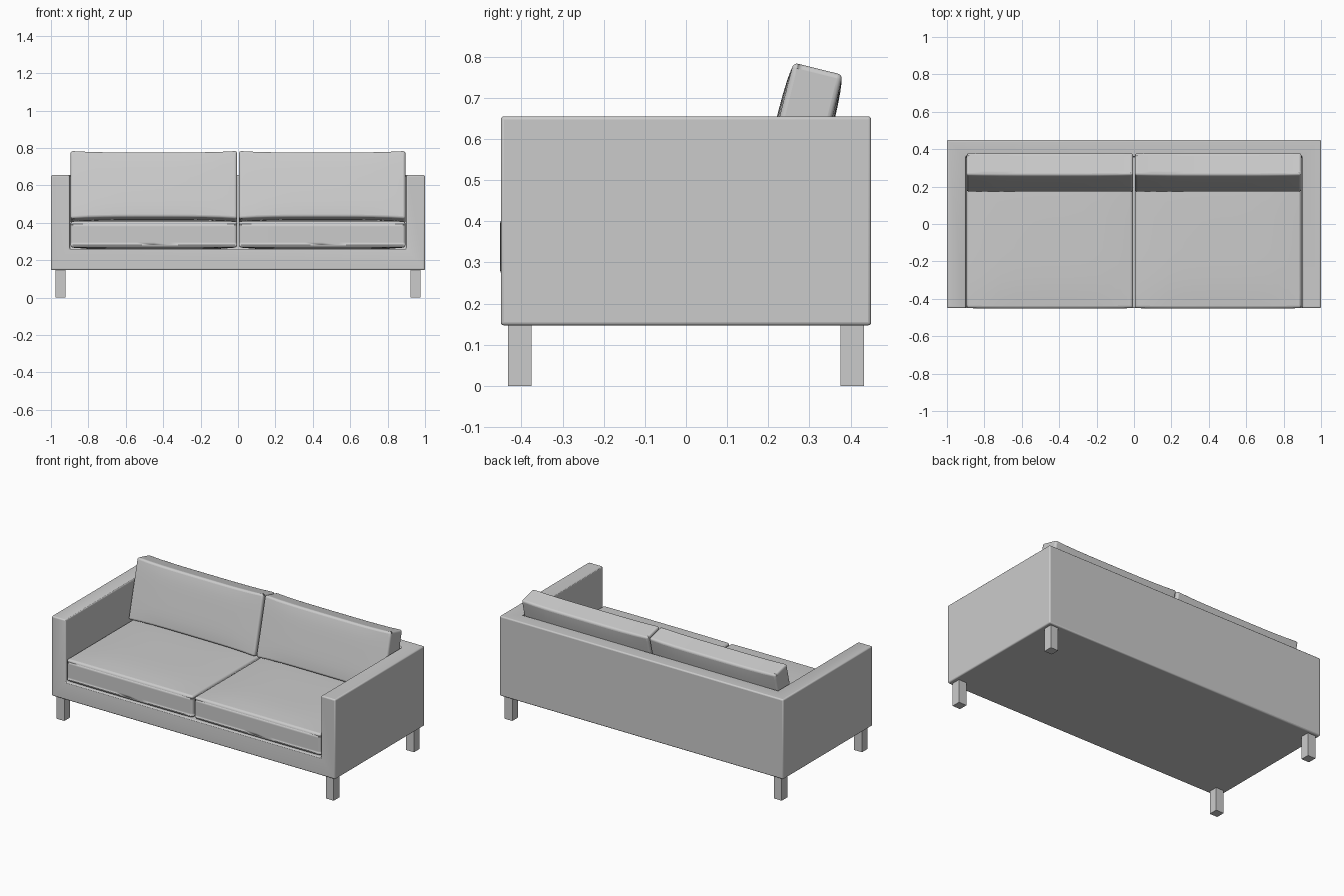
import bpy, bmesh, math

default_cube = bpy.data.objects.get("Cube")
if default_cube:
    bpy.data.objects.remove(default_cube, do_unlink=True)

# One upholstery colour
grey = bpy.data.materials.new("light grey")
grey.use_nodes = True
colour = (0.6, 0.6, 0.6, 1)
grey.diffuse_color = colour
grey.node_tree.nodes["Principled BSDF"].inputs["Base Color"].default_value = colour


def box(name, low, high, cuts=0):
    """Box between two corners, origin at its centre, optionally subdivided."""
    bm = bmesh.new()
    bmesh.ops.create_cube(bm, size=1)
    size = [b - a for a, b in zip(low, high)]
    bmesh.ops.scale(bm, vec=size, verts=bm.verts)
    if cuts:
        bmesh.ops.subdivide_edges(bm, edges=bm.edges[:], cuts=cuts, use_grid_fill=True)
    mesh = bpy.data.meshes.new(name)
    bm.to_mesh(mesh)
    bm.free()
    obj = bpy.data.objects.new(name, mesh)
    obj.location = [(a + b) / 2 for a, b in zip(low, high)]
    bpy.context.collection.objects.link(obj)
    mesh.materials.append(grey)
    return obj


def smooth(obj, angle):
    bpy.ops.object.select_all(action='DESELECT')
    obj.select_set(True)
    bpy.context.view_layer.objects.active = obj
    bpy.ops.object.shade_smooth_by_angle(angle=math.radians(angle))


def round_edges(obj, width, segments):
    bevel = obj.modifiers.new("rounded edges", 'BEVEL')
    bevel.width = width
    bevel.segments = segments
    bevel.limit_method = 'ANGLE'
    bevel.angle_limit = math.radians(40)


def cushion(name, low, high, thin, crown, pinch, radius):
    """Padded box: broad faces swell, narrow sides pull in slightly mid-edge."""
    obj = box(name, low, high, cuts=9)
    half = [(b - a) / 2 for a, b in zip(low, high)]
    broad = [i for i in range(3) if i != thin]
    for v in obj.data.vertices:
        n = [c / h for c, h in zip(v.co, half)]
        u, w = (n[i] for i in broad)
        v.co[thin] += n[thin] * crown * (1 - u ** 4) * (1 - w ** 4)
        v.co[broad[1]] -= n[broad[1]] * pinch * (1 - u ** 4)
    round_edges(obj, radius, 4)
    smooth(obj, 60)
    return obj


# Frame: solid block with the seating well cut out, leaving arms and back
frame = box("frame", (-1, -0.45, 0.147), (1, 0.45, 0.655))
well = box("well_cutter", (-0.9, -0.6, 0.26), (0.9, 0.36, 0.9))
well.hide_render = True
well.hide_set(True)
cut = frame.modifiers.new("seating well", 'BOOLEAN')
cut.operation = 'DIFFERENCE'
cut.solver = 'EXACT'
cut.object = well
round_edges(frame, 0.008, 3)
smooth(frame, 35)

for side, label in ((1, "left"), (-1, "right")):
    # Seat cushion, crowned on top
    x0, x1 = sorted((side * 0.005, side * 0.895))
    cushion(label + "_seat_cushion", (x0, -0.45, 0.268), (x1, 0.355, 0.408),
            thin=2, crown=0.012, pinch=-0.002, radius=0.03)

    # Back cushion, leaning on the top of the back
    back = cushion(label + "_back_cushion", (x0, 0.214, 0.403), (x1, 0.338, 0.777),
                   thin=1, crown=0.007, pinch=0.008, radius=0.022)
    back.rotation_euler.x = math.radians(-14)

    # Square legs
    for end, place in ((-1, "front"), (1, "rear")):
        lx = sorted((side * 0.922, side * 0.977))
        ly = sorted((end * 0.376, end * 0.432))
        box(f"{place}_{label}_leg", (lx[0], ly[0], 0), (lx[1], ly[1], 0.15))
